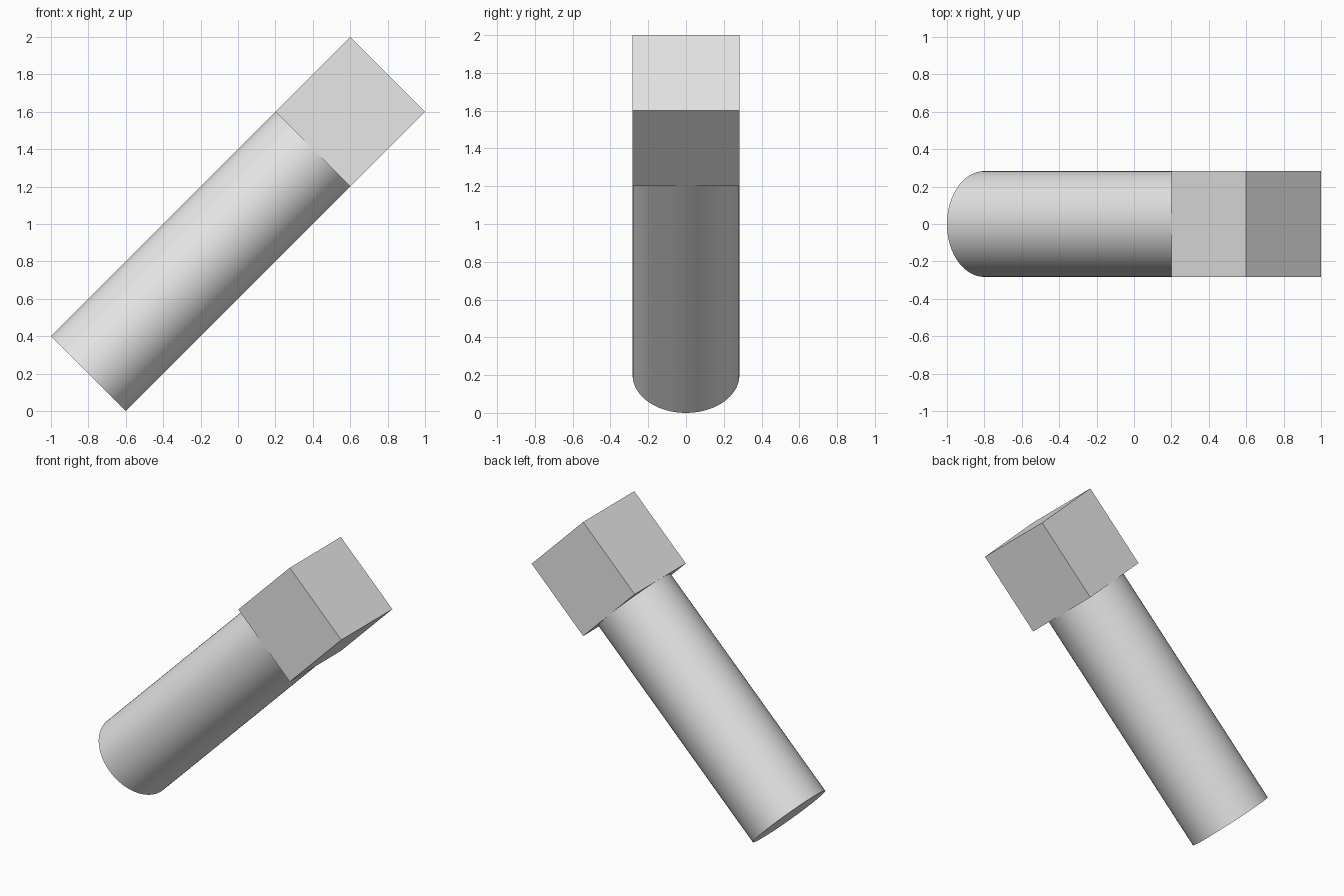
import bpy
from math import pi, sqrt, radians
from mathutils import Vector

default = bpy.data.objects.get("Cube")
if default:
    bpy.data.objects.remove(default, do_unlink=True)

# Single grey material
grey = bpy.data.materials.new("light_grey")
grey.use_nodes = True
color = (0.8, 0.8, 0.8, 1.0)
grey.diffuse_color = color
grey.node_tree.nodes["Principled BSDF"].inputs["Base Color"].default_value = color

SIDE = 0.4 * sqrt(2)               # head edge, also the shaft diameter
TILT = (0, pi / 4, 0)              # the axis leans toward +x
head_centre = Vector((0.6, 0, 1.6))
shaft_top = Vector((0.4, 0, 1.4))
shaft_bottom = Vector((-0.8, 0, 0.2))


def finish(name):
    obj = bpy.context.object
    obj.name = obj.data.name = name
    obj.data.materials.append(grey)
    return obj


# Cubic head
bpy.ops.mesh.primitive_cube_add(size=SIDE, location=head_centre, rotation=TILT)
finish("hammer_head")

# Round shaft with a flat end
bpy.ops.mesh.primitive_cylinder_add(
    vertices=64, radius=SIDE / 2, depth=(shaft_top - shaft_bottom).length,
    location=(shaft_top + shaft_bottom) / 2, rotation=TILT)
finish("round_shaft")
bpy.ops.object.shade_smooth_by_angle(angle=radians(30))
